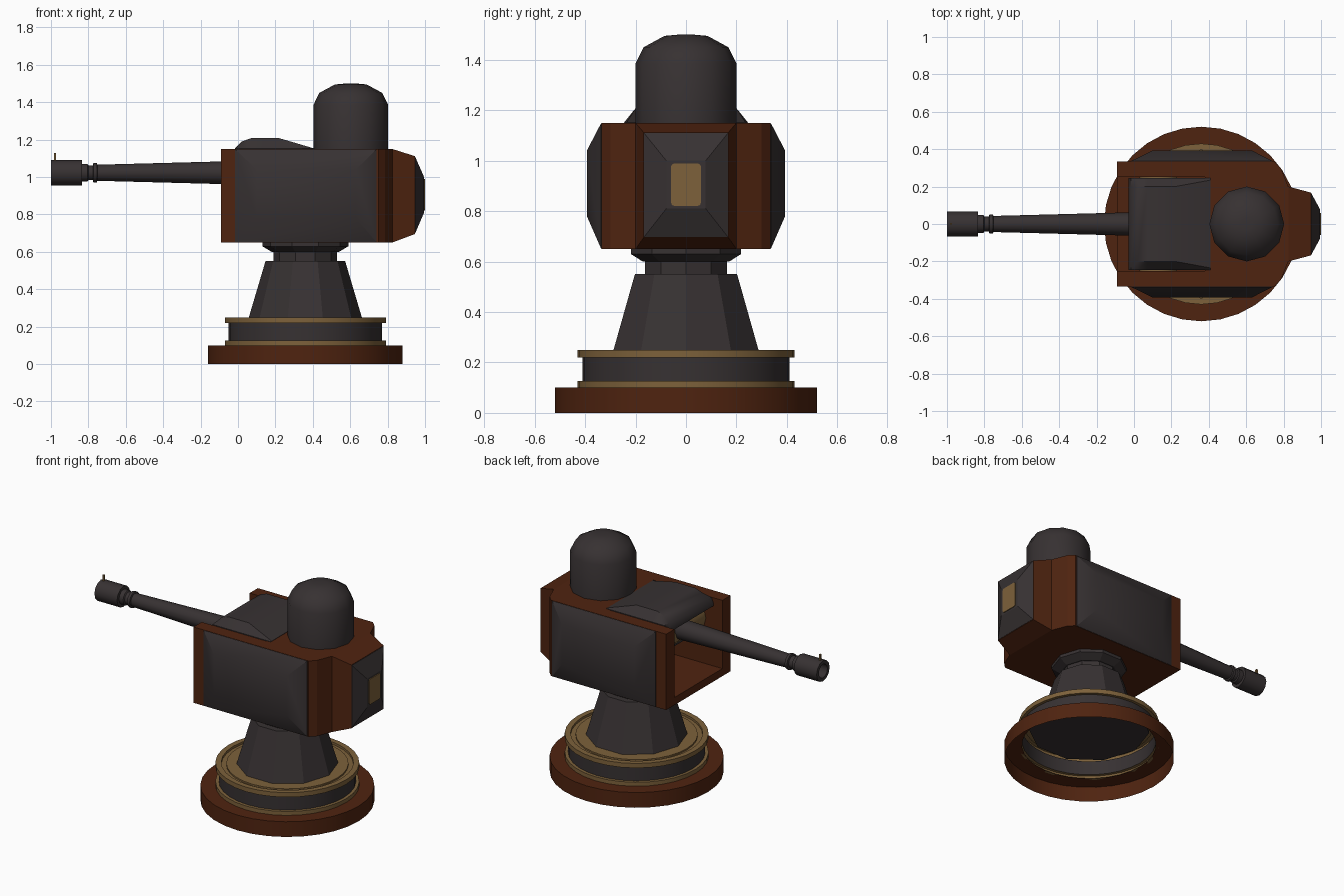
import bpy, bmesh, math
from mathutils import Vector

if "Cube" in bpy.data.objects:
    bpy.data.objects.remove(bpy.data.objects["Cube"])


def material(name, rgb):
    m = bpy.data.materials.new(name)
    m.diffuse_color = (*rgb, 1)
    m.use_nodes = True
    m.node_tree.nodes["Principled BSDF"].inputs["Base Color"].default_value = m.diffuse_color
    return m


BROWN = material("rust_brown", (.078, .017, .005))
DARK = material("dark_iron", (.038, .031, .032))
GOLD = material("dull_brass", (.205, .12, .043))
CX = .36  # axis of the pedestal


def finish(name, bm, mat, smooth=None, fix=True):
    if fix:
        bmesh.ops.recalc_face_normals(bm, faces=bm.faces)
    me = bpy.data.meshes.new(name)
    bm.to_mesh(me)
    bm.free()
    me.materials.append(mat)
    ob = bpy.data.objects.new(name, me)
    bpy.context.collection.objects.link(ob)
    if smooth:
        bpy.ops.object.select_all(action='DESELECT')
        ob.select_set(True)
        bpy.context.view_layer.objects.active = ob
        bpy.ops.object.shade_smooth_by_angle(angle=math.radians(smooth))
    return ob


def loft(name, rings, mat, caps=(True, True), smooth=None):
    """Skin a list of equal-length point rings."""
    bm = bmesh.new()
    vs = [[bm.verts.new(p) for p in r] for r in rings]
    n = len(vs[0])
    for a, b in zip(vs, vs[1:]):
        for i in range(n):
            j = (i + 1) % n
            bm.faces.new((a[i], a[j], b[j], b[i]))
    if caps[0]:
        bm.faces.new(vs[0][::-1])
    if caps[1]:
        bm.faces.new(vs[-1])
    return finish(name, bm, mat, smooth, fix=all(caps))


def lathe(name, profile, n, mat, at=(CX, 0, 0), axis='Z', caps=(False, False), smooth=None):
    """Spin (radius, height) points about Z, or about X or Y."""
    rings = []
    for r, h in profile:
        ring = []
        for i in range(n):
            t = 2 * math.pi * i / n
            c, s = r * math.cos(t), r * math.sin(t)
            p = {'Z': (c, s, h), 'X': (h, c, s), 'Y': (s, h, c)}[axis]
            ring.append(Vector(at) + Vector(p))
        rings.append(ring)
    return loft(name, rings, mat, caps, smooth)


def rect_x(x, y, z0, z1):
    return [(x, -y, z0), (x, y, z0), (x, y, z1), (x, -y, z1)]


def rect_y(y, x0, x1, z0, z1):
    return [(x0, y, z0), (x1, y, z0), (x1, y, z1), (x0, y, z1)]


# Turntable base: hollow rings, open underneath
lathe("base_ring", [(.52, 0), (.52, .1), (.41, .1)], 32, BROWN, smooth=30)
lathe("lower_band", [(.41, .1), (.43, .1), (.43, .126), (.41, .126)], 32, GOLD, smooth=30)
lathe("turntable_drum", [(.41, .126), (.41, .22)], 32, DARK, smooth=30)
lathe("upper_band", [(.41, .22), (.43, .22), (.43, .25), (.395, .25), (.395, .235),
                     (.365, .235), (.365, .245), (.25, .245)], 32, GOLD, smooth=30)
lathe("drum_underside", [(.37, .2), (.37, .215)], 10, DARK, caps=(True, True))

# Pedestal: ten-sided cone, neck and collar
lathe("pedestal", [(.305, .24), (.213, .55), (.17, .55), (.17, .6), (.18, .6), (.23, .63),
                   (.23, .655)], 10, DARK, caps=(True, True))

# Housing: walls around an open front bay, plus its floor
half = [(-.09, .25), (-.09, .335), (.75, .335), (.785, .30), (.825, .2)]
outline = [(.38, .25)] + half + [(x, -y) for x, y in reversed(half)] + [(.38, -.25)]
loft("housing_walls", [[(x, y, z) for x, y in outline] for z in (.65, 1.15)], BROWN)
loft("housing_floor", [rect_x(x, .25, .65, .70) for x in (-.09, .38)], BROWN)

# Bulged armour plates on both sides
for s, side in ((1, "left"), (-1, "right")):
    loft("side_plate_" + side,
         [rect_y(s * .33, -.015, .74, .652, 1.148), rect_y(s * .337, -.015, .74, .652, 1.148),
          rect_y(s * .393, .10, .63, .78, 1.04)], DARK, smooth=35)

# Rear bulge, its armoured cap and the brass hatch
loft("rear_bulge", [rect_x(.80, .2, .65, 1.15), rect_x(.825, .2, .65, 1.15),
                    rect_x(.945, .168, .695, 1.112)], BROWN)
loft("rear_cap", [rect_x(.94, .166, .698, 1.109), rect_x(.947, .166, .698, 1.109),
                  rect_x(.995, .078, .81, 1.0)], DARK)
hatch = []
for cy, cz, start in ((.047, .977, 0), (-.047, .977, 90), (-.047, .833, 180), (.047, .833, 270)):
    for k in range(3):
        t = math.radians(start + 45 * k)
        hatch.append((cy + .012 * math.cos(t), cz + .012 * math.sin(t)))
loft("rear_hatch", [[(x, y, z) for y, z in hatch] for x in (.992, 1.0)], GOLD)

# Hood over the gun bay: sloped cover with bevelled sides
hood = [(-.03, 1.10, .2), (-.015, 1.155, .2), (.02, 1.19, .2), (.07, 1.208, .2),
        (.22, 1.208, .2), (.41, 1.152, .235)]
loft("gun_hood", [[(x, -.245, 1.10), (x, -.245, min(z, 1.152)), (x, -w, z),
                   (x, w, z), (x, .245, min(z, 1.152)), (x, .245, 1.10)]
                  for x, z, w in [(-.03, 1.112, .2)] + hood[1:]], DARK, smooth=30)

# Gun cradle inside the bay
lathe("gun_trunnion", [(.10, -.25), (.10, .25)], 12, GOLD, at=(.13, 0, 1.0), axis='Y',
      caps=(True, True), smooth=35)
loft("gun_breech", [rect_x(x, .12, .90, 1.12) for x in (.08, .37)], DARK)

# Gun barrel with ring and hollow muzzle
lathe("gun_barrel", [(.063, .2), (.062, -.03), (.043, -.752), (.052, -.755), (.052, -.773),
                     (.04, -.776), (.04, -.80), (.048, -.805), (.048, -.835),
                     (.068, -.835), (.068, -1.0), (.045, -1.0), (.045, -.88)],
      12, DARK, at=(0, 0, 1.023), axis='X', caps=(True, True), smooth=35)
loft("front_sight", [rect_x(x, .006, 1.08, 1.128) for x in (-.985, -.973)], GOLD)

# Roof dome
lathe("roof_dome", [(.2, 1.145), (.2, 1.385), (.168, 1.45), (.085, 1.495), (.03, 1.5)], 12, DARK,
      at=(.603, 0, 0), caps=(True, True), smooth=40)
